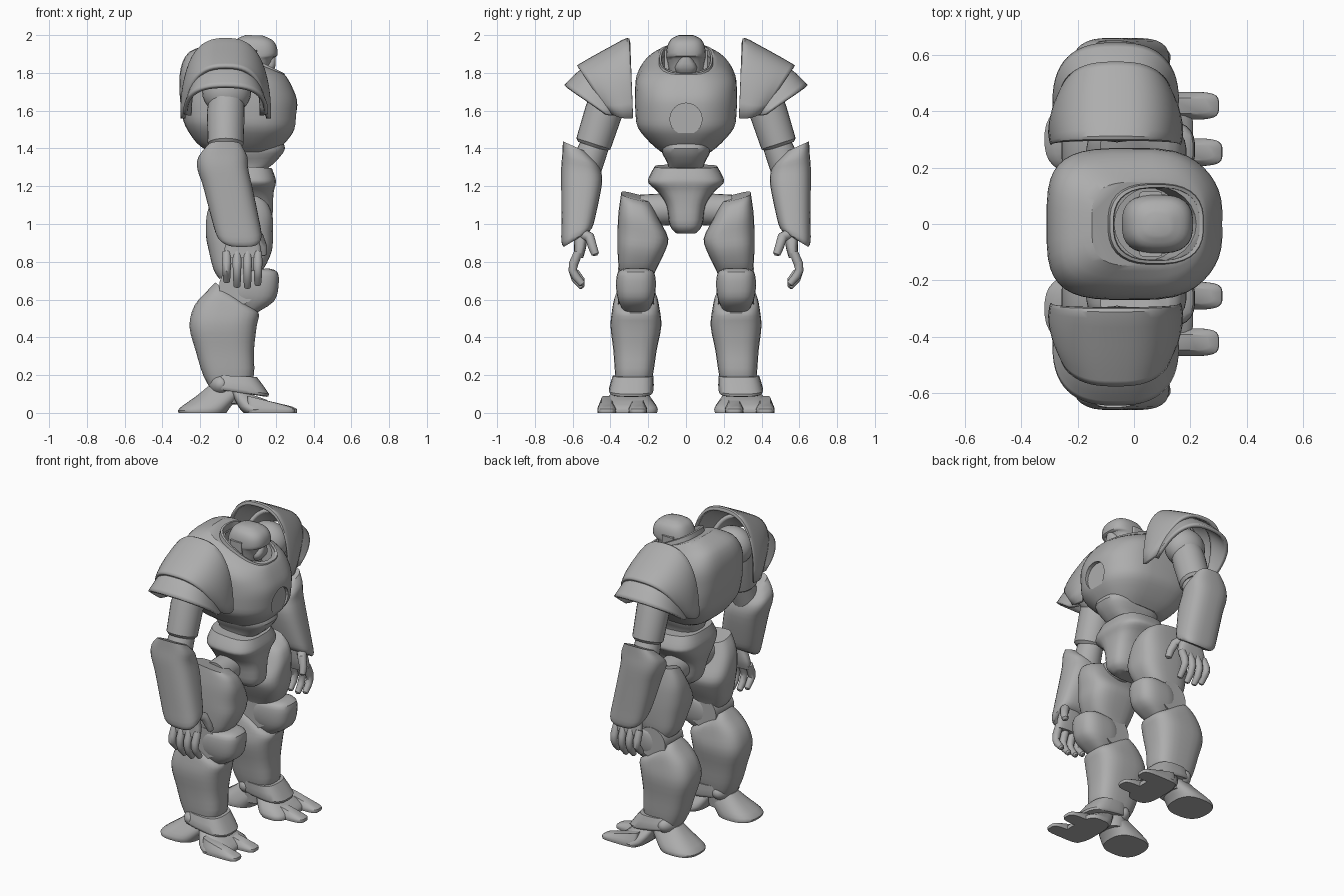
import bpy, bmesh, math
from mathutils import Vector

cube = bpy.data.objects.get("Cube")
if cube:
    bpy.data.objects.remove(cube, do_unlink=True)

GREY = (0.42, 0.42, 0.42, 1)
metal = bpy.data.materials.new("plain grey metal")
metal.use_nodes = True
metal.diffuse_color = GREY
shader = metal.node_tree.nodes["Principled BSDF"]
shader.inputs["Base Color"].default_value = GREY
shader.inputs["Roughness"].default_value = 0.6


def finish(name, bm, mirror=False, thick=0, angle=35):
    """Turn a bmesh into a smooth-shaded object, optionally shelled and mirrored."""
    bmesh.ops.recalc_face_normals(bm, faces=bm.faces)
    mesh = bpy.data.meshes.new(name)
    bm.to_mesh(mesh)
    bm.free()
    mesh.materials.append(metal)
    ob = bpy.data.objects.new(name, mesh)
    bpy.context.collection.objects.link(ob)
    bpy.ops.object.select_all(action='DESELECT')
    ob.select_set(True)
    bpy.context.view_layer.objects.active = ob
    bpy.ops.object.shade_smooth_by_angle(angle=math.radians(angle))
    if thick:
        mod = ob.modifiers.new("shell", 'SOLIDIFY')
        mod.thickness = thick
        mod.offset = -1
    if mirror:
        mod = ob.modifiers.new("other side", 'MIRROR')
        mod.use_axis = (False, True, False)
        mod.use_mirror_merge = False
    return ob


def refine(rows, steps):
    """Catmull-Rom interpolation between rows of numbers."""
    out = []
    last = len(rows) - 1
    for i in range(last):
        a, b, c, d = (rows[max(i - 1, 0)], rows[i], rows[i + 1], rows[min(i + 2, last)])
        for s in range(steps):
            t = s / steps
            out.append([q + t / 2 * (r - p + t * (2 * p - 5 * q + 4 * r - w + t * (3 * (q - r) + w - p)))
                        for p, q, r, w in zip(a, b, c, d)])
    return out + [list(rows[-1])]


def spow(v, e):
    return math.copysign(abs(v) ** e, v)


def bridge(bm, rings, closed=True):
    n = len(rings[0])
    for a, b in zip(rings, rings[1:]):
        for i in range(n if closed else n - 1):
            j = (i + 1) % n
            bm.faces.new((a[i], a[j], b[j], b[i]))


def loft(name, rows, power=3.0, mirror=True, n=28, steps=3, tilt=(0, 0), pinch=0):
    """Stack rounded rings: back x, front x, centre y, half width, back z, front z.
    tilt is the sideways slope of the first and last ring, pinch narrows the front."""
    rows = refine(rows, steps)
    bm = bmesh.new()
    rings = []
    for k, (xb, xf, yc, hw, zb, zf) in enumerate(rows):
        f = k / (len(rows) - 1)
        slope = tilt[0] * (1 - f) + tilt[1] * f
        ring = []
        for i in range(n):
            t = math.tau * (i + 0.5) / n
            u, v = spow(math.cos(t), 2 / power), spow(math.sin(t), 2 / power)
            v *= 1 - pinch * max(u, 0) ** 3
            ring.append(bm.verts.new(((xb + xf) / 2 + u * (xf - xb) / 2, yc + v * hw,
                                      (zb + zf) / 2 + u * (zf - zb) / 2 + slope * v * hw)))
        rings.append(ring)
    bridge(bm, rings)
    bm.faces.new(rings[0])
    bm.faces.new(rings[-1])
    return finish(name, bm, mirror)


def tube(bm, points, radii, n=14):
    """Round limb through the given points."""
    pts = [Vector(p) for p in points]
    rings = []
    for k, p in enumerate(pts):
        axis = (pts[min(k + 1, len(pts) - 1)] - pts[max(k - 1, 0)]).normalized()
        side = axis.cross(Vector((1, 0.01, 0))).normalized()
        up = axis.cross(side)
        rings.append([bm.verts.new(p + radii[k] * (side * math.cos(math.tau * i / n) + up * math.sin(math.tau * i / n)))
                      for i in range(n)])
    bridge(bm, rings)
    bm.faces.new(rings[0])
    bm.faces.new(rings[-1])


def limb(name, points, radii, mirror=True):
    bm = bmesh.new()
    tube(bm, points, radii, 24)
    finish(name, bm, mirror)


def ball(name, centre, scale):
    bm = bmesh.new()
    bmesh.ops.create_uvsphere(bm, u_segments=24, v_segments=14, radius=1)
    for v in bm.verts:
        v.co = Vector(a * s + c for a, s, c in zip(v.co, scale, centre))
    finish(name, bm, True, angle=60)


def arch(name, rows, cx, power=2.6, n=28):
    """Open arched shell: base y, base z, top y, top z, half width."""
    bm = bmesh.new()
    rings = []
    for by, bz, ty, tz, w in refine(rows, 3):
        ring = []
        for i in range(n + 1):
            t = math.pi * i / n
            s = math.sin(t) ** (2 / power)
            ring.append(bm.verts.new((cx - w * spow(math.cos(t), 2 / power), by + (ty - by) * s, bz + (tz - bz) * s)))
        rings.append(ring)
    bridge(bm, rings, closed=False)
    finish(name, bm, True, thick=0.022)


# Torso with sunken collar and round chest recess
torso = loft("torso", [(-.15, .20, 0, .13, 1.38, 1.38), (-.22, .25, 0, .19, 1.43, 1.43),
                       (-.28, .3, 0, .255, 1.52, 1.5), (-.3, .312, 0, .268, 1.6, 1.58), (-.31, .312, 0, .27, 1.7, 1.66),
                       (-.305, .285, 0, .262, 1.82, 1.73), (-.26, .26, 0, .215, 1.91, 1.775),
                       (-.15, .248, 0, .15, 1.95, 1.79)],
             power=3.6, mirror=False, n=40, pinch=.28)


def carve(name, centre, radius, depth, turn, scale):
    bpy.ops.mesh.primitive_cylinder_add(vertices=24, radius=radius, depth=depth, location=centre, rotation=(0, turn, 0))
    cutter = bpy.context.object
    cutter.name = name
    cutter.scale = scale
    cutter.hide_render = True
    cutter.data.materials.append(metal)
    mod = torso.modifiers.new(name, 'BOOLEAN')
    mod.object = cutter
    mod.operation = 'DIFFERENCE'
    mod.solver = 'EXACT'
    bpy.context.view_layer.objects.active = torso
    bpy.ops.object.modifier_apply(modifier=mod.name)
    bpy.data.objects.remove(cutter, do_unlink=True)


carve("collar_cutter", (.08, 0, 1.87), .14, .28, .36, (1.12, .95, 1))
carve("chest_cutter", (.34, 0, 1.555), .085, .1, math.pi / 2, (1, 1, 1))

# Collar rim
bm = bmesh.new()
rings = []
for grow, lift in ((.94, -.04), (.96, .012), (1.04, .012), (1.1, -.03)):
    rings.append([bm.verts.new((.08 + .16 * grow * spow(math.cos(t), .75), .135 * grow * spow(math.sin(t), .75),
                                1.865 - .08 * spow(math.cos(t), .75) + lift))
                  for t in (math.tau * (i + .5) / 32 for i in range(32))])
bridge(bm, rings + rings[:1])
finish("collar_rim", bm)

# Head
loft("helmet", [(-.02, .15, 0, .08, 1.76, 1.76), (-.04, .18, 0, .1, 1.85, 1.87), (-.042, .208, 0, .105, 1.89, 1.89),
                (-.03, .205, 0, .1, 1.94, 1.94), (-.005, .18, 0, .08, 1.98, 1.975), (.04, .13, 0, .04, 2.0, 1.998)],
     power=2.7, mirror=False)
loft("jaw", [(.05, .17, 0, .045, 1.79, 1.79), (.05, .197, 0, .06, 1.83, 1.83), (.05, .2, 0, .03, 1.885, 1.885)],
     mirror=False)
loft("ear_blocks", [(.02, .1, .095, .02, 1.82, 1.82), (.02, .1, .095, .02, 1.92, 1.92)], power=8)
limb("neck", [(.06, 0, 1.7), (.07, 0, 1.82)], [.08, .08], mirror=False)

# Waist and pelvis
loft("abdomen", [(-.09, .15, 0, .09, 1.27, 1.29), (-.11, .2, 0, .1, 1.32, 1.33),
                 (-.13, .25, 0, .13, 1.38, 1.4), (-.12, .22, 0, .12, 1.46, 1.46)], mirror=False)
loft("pelvis", [(-.06, .14, 0, .05, .95, .95), (-.1, .18, 0, .085, .99, .99), (-.13, .185, 0, .105, 1.1, 1.1),
                (-.15, .19, 0, .15, 1.17, 1.17), (-.15, .2, 0, .198, 1.22, 1.21), (-.15, .2, 0, .198, 1.25, 1.24),
                (-.13, .18, 0, .165, 1.315, 1.295)], mirror=False)
limb("hip_joints", [(0, .06, 1.08), (0, .24, 1.07)], [.085, .085])

# Shoulder armour in two layers
arch("shoulder_upper_plates", [(.28, 1.56, .295, 1.96, .23), (.29, 1.56, .312, 1.985, .235), (.33, 1.56, .4, 1.94, .24),
                               (.37, 1.57, .5, 1.885, .23), (.41, 1.59, .577, 1.84, .205)], -.065)
arch("shoulder_lower_plates", [(.36, 1.58, .5, 1.86, .2), (.39, 1.58, .58, 1.8, .215),
                               (.42, 1.585, .645, 1.735, .225)], -.065)

# Arms
ball("shoulder_joints", (-.06, .4, 1.7), (.13, .11, .12))
limb("upper_arms", [(-.06, .42, 1.65), (-.065, .437, 1.59), (-.065, .49, 1.425), (-.065, .495, 1.41)],
     [.095, .1, .095, .08])
limb("elbows", [(-.065, .47, 1.45), (-.07, .53, 1.3)], [.075, .085])
loft("forearms", [(-.07, .11, .595, .052, .91, .91), (-.11, .125, .58, .08, .94, .94), (-.14, .11, .568, .092, 1.03, 1.03),
                  (-.185, .075, .553, .108, 1.2, 1.2), (-.215, .055, .555, .106, 1.29, 1.29),
                  (-.21, .05, .563, .092, 1.35, 1.35), (-.16, .02, .59, .062, 1.41, 1.41)],
     power=2.8, tilt=(-.6, .45))

# Hands
loft("palms", [(-.07, .12, .57, .025, .82, .82), (-.07, .12, .56, .032, .88, .88), (-.03, .09, .56, .04, .97, .97)])
bm = bmesh.new()
for k in range(4):
    x, drop = -.06 + .055 * k, (.03, .005, 0, .015)[k]
    tube(bm, [(x, .57, .85), (x, .595, .79), (x, .6, .755), (x, .585, .71 + drop), (x, .55, .668 + drop), (x, .545, .662 + drop)],
         [.023, .025, .022, .022, .018, .008])
tube(bm, [(.08, .55, .95), (.11, .51, .93), (.13, .495, .88), (.135, .48, .84), (.135, .478, .832)],
     [.03, .027, .024, .02, .008])
finish("fingers", bm, True)

# Legs
loft("thighs", [(-.1, .1, .26, .085, .71, .73), (-.13, .14, .257, .1, .76, .77), (-.155, .18, .238, .125, .86, .86),
                (-.17, .185, .228, .135, .94, .94), (-.168, .185, .247, .112, 1.03, 1.03),
                (-.15, .16, .26, .09, 1.1, 1.1), (-.12, .12, .268, .075, 1.16, 1.13)], tilt=(0, .25))
limb("knee_joints", [(0, .17, .67), (0, .36, .67)], [.1, .1])
loft("knee_pads", [(-.02, .09, .265, .065, .555, .525), (-.06, .19, .265, .095, .61, .59),
                   (-.06, .215, .265, .106, .68, .67), (-.04, .21, .265, .098, .735, .745), (.0, .16, .265, .07, .75, .765)],
     power=2.8)
loft("shins", [(-.13, .05, .28, .08, .1, .14), (-.185, .085, .275, .1, .2, .2), (-.225, .085, .27, .115, .33, .33),
               (-.258, .1, .265, .135, .46, .46), (-.23, .11, .265, .125, .57, .53),
               (-.16, .05, .265, .11, .65, .57), (-.12, .0, .265, .08, .69, .6)])

# Feet: ankle cuff, heel block and forked toe
limb("ankles", [(-.07, .285, .05), (-.06, .28, .2)], [.085, .09])
loft("ankle_cuffs", [(-.14, .15, .29, .11, .13, .085), (-.14, .165, .29, .118, .15, .1),
                     (-.12, .1, .28, .108, .2, .19)], steps=2)
ball("ankle_bolts", (-.09, .285, .15), (.065, .115, .065))
loft("heels", [(-.315, -.06, .3, .12, 0, 0), (-.31, -.04, .3, .12, .025, .03),
               (-.22, .02, .29, .09, .09, .1), (-.16, .04, .285, .07, .14, .13)], power=2.6)
loft("foot_fronts", [(.03, .21, .308, .155, 0, 0), (.0, .205, .308, .155, .035, .03),
                     (-.05, .15, .295, .085, .14, .07)], power=3.2)
for label, yc, reach in (("inner_toes", .255, .312), ("outer_toes", .42, .3)):
    loft(label, [(.05, reach, yc, .048, 0, 0), (.05, reach, yc, .048, .03, .02), (.05, reach - .03, yc, .028, .09, .035)],
         power=4)
